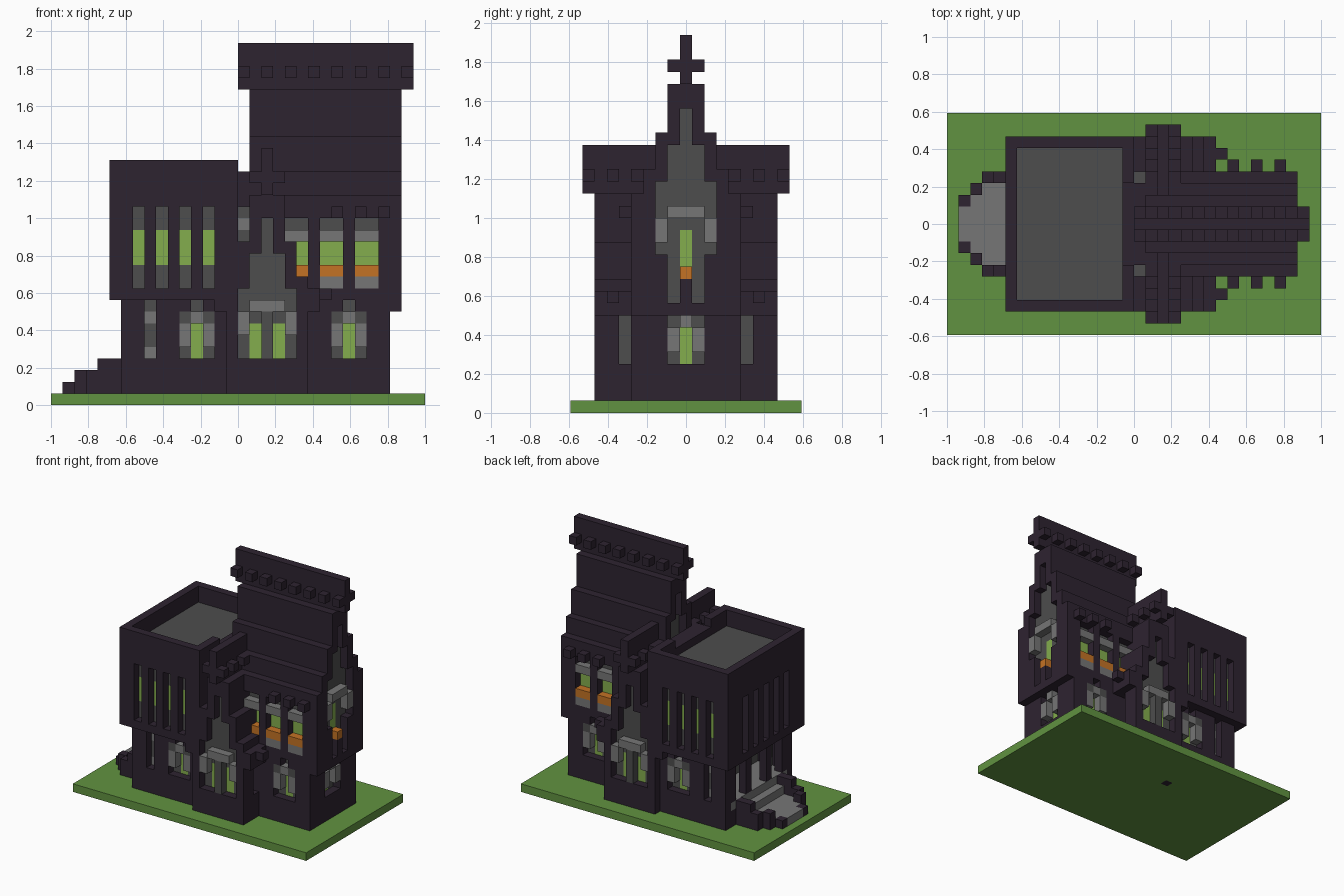
import bpy
import bmesh
from mathutils import Vector

if "Cube" in bpy.data.objects:
    bpy.data.objects.remove(bpy.data.objects["Cube"], do_unlink=True)

UNIT = 1 / 16
COLOURS = {
    "dark_plum": (0.027, 0.017, 0.030),
    "stone_grey": (0.075, 0.075, 0.075),
    "pale_grey": (0.18, 0.18, 0.18),
    "window_green": (0.23, 0.42, 0.075),
    "grass_green": (0.12, 0.29, 0.052),
    "flower_orange": (0.55, 0.17, 0.018),
}
DARK, GREY, PALE, GREEN, GRASS, ORANGE = COLOURS
materials = {}
for name, rgb in COLOURS.items():
    mat = bpy.data.materials.new(name)
    mat.use_nodes = True
    mat.diffuse_color = (*rgb, 1)
    mat.node_tree.nodes["Principled BSDF"].inputs["Base Color"].default_value = (*rgb, 1)
    materials[name] = mat

cells = {}


def block(part, colour, xs, ys, zs):
    """Fill (or carve, when colour is None) blocks, mirrored across y = 0.
    xs and zs are edges; ys are the first and last row out from the centre."""
    for x in range(*xs):
        for z in range(*zs):
            for row in range(ys[0], ys[1] + 1):
                for y in {row, -row}:
                    if colour is None:
                        cells.pop((x, y, z), None)
                    else:
                        cells[x, y, z] = (part, colour)


def niche(part, xs, ys, zs, step):
    """Carve one layer and line what is behind it with grey stone."""
    block(part, None, xs, ys, zs)
    dx, dy = step
    block(part, GREY, (xs[0] + dx, xs[1] + dx), (ys[0] + dy, ys[1] + dy), zs)


def side_window(part, x, row):
    """Arched ground floor window in a long wall, x is its left edge."""
    niche(part, (x, x + 3), (row, row), (4, 8), (0, -1))
    niche(part, (x + 1, x + 2), (row, row), (8, 9), (0, -1))
    block(part, GREEN, (x + 1, x + 2), (row - 1, row - 1), (4, 7))
    for jamb in (x, x + 2):
        block(part, PALE, (jamb, jamb + 1), (row, row), (5, 7))
        block(part, GREY, (jamb, jamb + 1), (row, row), (7, 8))
    block(part, PALE, (x + 1, x + 2), (row, row), (7, 8))


# Lawn
block("lawn", GRASS, (-16, 16), (0, 9), (0, 1))
cells[-3, 3, 0] = ("lawn", DARK)

# Main hall walls
block("hall_walls", DARK, (1, 13), (0, 4), (1, 8))
block("hall_walls", DARK, (1, 14), (0, 4), (8, 16))
block("hall_walls", DARK, (0, 1), (0, 3), (9, 20))
block("hall_walls", GREY, (0, 1), (4, 4), (11, 17))
block("hall_walls", PALE, (0, 1), (4, 4), (15, 16))

# Main hall stepped roof, ridge and studs
for row, z0, z1 in ((4, 16, 18), (3, 18, 20), (2, 20, 23), (1, 23, 27)):
    block("hall_roof", DARK, (1, 14), (0, row), (z0, z1))
block("hall_ridge", DARK, (0, 15), (0, 0), (27, 31))
for x in range(0, 15, 2):
    block("hall_ridge", DARK, (x, x + 1), (1, 1), (28, 29))
for x in (8, 10, 12):
    block("hall_roof", DARK, (x, x + 1), (5, 5), (16, 17))

# Upper hall windows with flower boxes
for x in (4, 7, 10):
    niche("hall_windows", (x, x + 2), (4, 4), (10, 16), (0, -1))
    block("hall_windows", GREEN, (x, x + 2), (3, 3), (12, 14))
    block("hall_windows", PALE, (x, x + 2), (4, 4), (14, 15))
    block("hall_windows", ORANGE, (x, x + 2), (4, 4), (11, 12))
    block("hall_windows", PALE, (x, x + 2), (4, 4), (10, 11))
side_window("hall_windows", 8, 4)

# End gables of the hall
for x, step in ((13, -1), (1, 1)):
    for row, z0, z1 in ((0, 22, 25), (1, 19, 22), (2, 13, 19)):
        if x > 1 or z0 > 18:
            niche("hall_gables", (x, x + 1), (0, row), (z0, z1), (step, 0))
niche("east_window", (13, 14), (0, 1), (9, 13), (-1, 0))
block("east_window", PALE, (13, 14), (0, 1), (16, 17))
block("east_window", PALE, (13, 14), (2, 2), (14, 16))
block("east_window", GREEN, (12, 13), (0, 0), (12, 15))
block("east_window", DARK, (13, 14), (0, 0), (8, 11))
block("east_window", ORANGE, (13, 14), (0, 0), (11, 12))
niche("east_window", (12, 13), (0, 1), (4, 8), (-1, 0))
block("east_window", GREEN, (11, 12), (0, 0), (4, 7))
block("east_window", PALE, (12, 13), (1, 1), (5, 7))
block("east_window", PALE, (12, 13), (0, 0), (7, 8))

# Square tower block, upper storey and sunken roof
block("block_upper", DARK, (-11, 0), (0, 7), (9, 21))
block("block_roof", None, (-10, -1), (0, 6), (19, 21))
block("block_roof", GREY, (-10, -1), (0, 6), (18, 19))
block("block_upper", None, (-1, 0), (0, 3), (20, 21))

# Slot windows of the upper storey
for x in (-9, -7, -5, -3):
    niche("block_slots", (x, x + 1), (7, 7), (10, 17), (0, -1))
    block("block_slots", GREEN, (x, x + 1), (6, 6), (12, 15))
for row in (0, 2, 4):
    niche("block_slots", (-11, -10), (row, row), (10, 17), (1, 0))
    block("block_slots", GREEN, (-10, -9), (row, row), (12, 15))
    block("block_slots", PALE, (-10, -9), (row, row), (15, 16))

# Lower storey with the entrance porch
block("block_lower", DARK, (-10, -1), (0, 6), (1, 9))
side_window("block_lower", -5, 6)
block("porch", None, (-9, -6), (0, 5), (4, 9))
block("porch", PALE, (-10, -6), (0, 5), (3, 4))
block("porch", GREY, (-6, -5), (0, 5), (4, 9))
block("porch", GREEN, (-6, -5), (0, 0), (4, 7))
for rows in ((0, 1), (3, 4)):
    block("porch", None, (-10, -9), rows, (4, 9))
niche("porch", (-8, -7), (6, 6), (4, 9), (0, -1))
for z in (4, 7):
    block("porch", PALE, (-8, -7), (5, 5), (z, z + 1))

# Entrance steps with dark side blocks
block("steps", PALE, (-15, -13), (0, 1), (1, 2))
block("steps", PALE, (-14, -13), (2, 2), (1, 2))
block("steps", PALE, (-13, -11), (0, 3), (1, 2))
block("steps", PALE, (-11, -10), (0, 3), (1, 3))
block("step_sides", DARK, (-15, -14), (2, 2), (1, 2))
block("step_sides", DARK, (-14, -13), (3, 3), (1, 3))
block("step_sides", DARK, (-13, -12), (4, 4), (1, 3))
block("step_sides", DARK, (-12, -10), (4, 4), (1, 4))

# Cross wings, walls and stepped roof
block("wing_walls", DARK, (-1, 6), (4, 7), (1, 8))
for half, z0, z1 in ((4, 8, 10), (3, 10, 11), (2, 11, 14), (1, 14, 18)):
    block("wing_roof", DARK, (2 - half, 3 + half), (4, 7), (z0, z1))
block("wing_ridge", DARK, (2, 3), (2, 8), (18, 22))
for row in (4, 6, 8):
    block("wing_ridge", DARK, (1, 4), (row, row), (19, 20))
block("wing_roof", DARK, (7, 8), (6, 6), (9, 10))

# Wing gables and windows
for half, z0, z1 in ((0, 13, 16), (1, 10, 13), (2, 4, 10)):
    niche("wing_gables", (2 - half, 3 + half), (7, 7), (z0, z1), (0, -1))
for x in (1, 3):
    block("wing_gables", GREEN, (x, x + 1), (6, 6), (4, 7))
for x in (0, 4):
    block("wing_gables", PALE, (x, x + 1), (7, 7), (6, 8))
block("wing_gables", PALE, (1, 4), (7, 7), (8, 9))
block("wing_gables", GREY, (2, 3), (7, 7), (4, 8))
niche("wing_slots", (5, 6), (5, 5), (4, 8), (-1, 0))

# Turn the block layout into one clean mesh per part
AXES = [Vector(d) for d in ((1, 0, 0), (0, 1, 0), (0, 0, 1))]
names = list(COLOURS)
meshes = {}
for (x, y, z), (part, colour) in cells.items():
    bm, corners = meshes.setdefault(part, (bmesh.new(), {}))
    middle = Vector((x + 0.5, y, z + 0.5))
    for i in range(3):
        for sign in (1, -1):
            n = AXES[i] * sign
            if (x + int(n.x), y + int(n.y), z + int(n.z)) in cells:
                continue
            u, v = AXES[(i + 1) % 3] / 2, AXES[(i + 2) % 3] / 2 * sign
            verts = []
            for offset in (-u - v, u - v, u + v, v - u):
                co = middle + n / 2 + offset
                key = tuple(co)
                if key not in corners:
                    corners[key] = bm.verts.new(co * UNIT)
                verts.append(corners[key])
            face = bm.faces.new(verts)
            face.material_index = names.index(colour)

for part, (bm, corners) in meshes.items():
    bmesh.ops.dissolve_limit(bm, angle_limit=0.02, verts=bm.verts[:],
                             edges=bm.edges[:], delimit={"MATERIAL", "NORMAL"})
    mesh = bpy.data.meshes.new(part)
    bm.to_mesh(mesh)
    bm.free()
    for name in names:
        mesh.materials.append(materials[name])
    bpy.context.collection.objects.link(bpy.data.objects.new(part, mesh))
